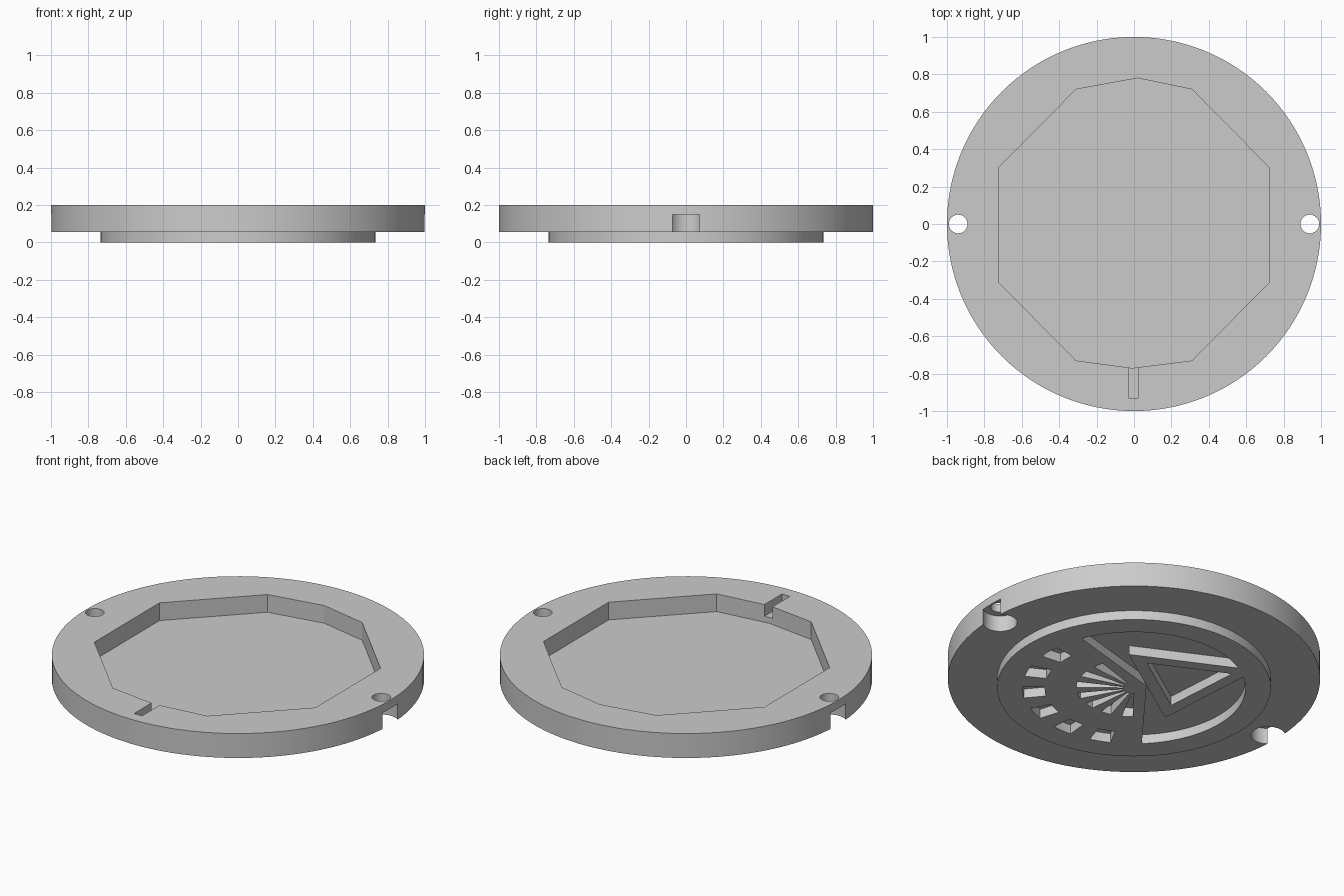
import bpy, bmesh
from math import cos, sin, pi, radians

cube = bpy.data.objects.get("Cube")
if cube:
    bpy.data.objects.remove(cube)

grey = bpy.data.materials.new("plain grey")
grey.use_nodes = True
colour = (0.6, 0.6, 0.6, 1)
grey.diffuse_color = colour
grey.node_tree.nodes["Principled BSDF"].inputs["Base Color"].default_value = colour


def prism(name, points, low, high):
    """Upright prism over a counter-clockwise outline."""
    bm = bmesh.new()
    base = bm.faces.new([bm.verts.new((x, y, low)) for x, y in points])
    top = bmesh.ops.extrude_face_region(bm, geom=[base])["geom"]
    moved = [v for v in top if isinstance(v, bmesh.types.BMVert)]
    bmesh.ops.translate(bm, verts=moved, vec=(0, 0, high - low))
    bmesh.ops.recalc_face_normals(bm, faces=bm.faces)
    mesh = bpy.data.meshes.new(name)
    bm.to_mesh(mesh)
    bm.free()
    mesh.materials.append(grey)
    obj = bpy.data.objects.new(name, mesh)
    bpy.context.collection.objects.link(obj)
    return obj


def combine(target, tool, operation="DIFFERENCE"):
    """Apply a boolean and remove the tool."""
    mod = target.modifiers.new("cut", "BOOLEAN")
    mod.operation, mod.object, mod.solver = operation, tool, "EXACT"
    bpy.context.view_layer.update()
    graph = bpy.context.evaluated_depsgraph_get()
    mesh = bpy.data.meshes.new_from_object(target.evaluated_get(graph))
    target.modifiers.clear()
    target.data = mesh
    bpy.data.objects.remove(tool)


def arc(radius, start, end, steps, cx=0, cy=0):
    angles = [start + (end - start) * i / steps for i in range(steps + 1)]
    return [(cx + radius * cos(a), cy + radius * sin(a)) for a in angles]


def circle(radius, steps, cx=0, cy=0):
    return arc(radius, 0, 2 * pi, steps, cx, cy)[:-1]


def ring_piece(inner, outer, mid, width):
    a, b = mid - width / 2, mid + width / 2
    return arc(outer, a, b, 6) + arc(inner, b, a, 6)


STEP, BOSS, TOP = 0.055, 0.735, 0.2
RECESS = 0.055

# Stepped disc
disc = prism("disc_body", circle(1, 128), STEP, TOP)
combine(disc, prism("boss", circle(BOSS, 128), 0, 0.08), "UNION")

# Faceted pocket in the top
pocket = [(0.02, 0.78), (-0.31, 0.72), (-0.725, 0.30), (-0.725, -0.31), (-0.31, -0.73),
          (-0.01, -0.77), (0.31, -0.73), (0.725, -0.31), (0.725, 0.30), (0.31, 0.72)]
combine(disc, prism("pocket", pocket, 0.095, 0.3))

# Narrow slot leading out of the pocket
slot = [(-0.03, -0.93), (0.022, -0.93), (0.022, -0.74), (-0.03, -0.74)]
combine(disc, prism("slot", slot, 0.13, 0.3))

# Side holes, wider from below so that they break through the rim
for side in (-1, 1):
    combine(disc, prism("hole", circle(0.05, 32, side * 0.94), 0.1, 0.3))
    combine(disc, prism("notch", circle(0.092, 48, side * 0.94), -0.1, 0.15))

# Underside emblem: triangular frame left standing in a recessed sector
axis = radians(124)
cx, cy = 0.276 * cos(axis), 0.276 * sin(axis)


def triangle(radius):
    return [(cx + radius * cos(axis + k * 2 * pi / 3),
             cy + radius * sin(axis + k * 2 * pi / 3)) for k in range(3)]


half = radians(102)
sector = [(0.07 * cos(axis), 0.07 * sin(axis))] + arc(0.6, axis - half, axis + half, 64)
sector_cut = prism("sector", sector, -0.1, RECESS)
combine(sector_cut, prism("frame", triangle(0.408), -0.2, 0.2))
combine(disc, sector_cut)
combine(disc, prism("triangle", triangle(0.272), -0.1, RECESS))

# Fan of rays, and a row of windows outside them
pitch, fan = radians(22.5), axis + pi
for k in range(-3, 4):
    combine(disc, prism("ray", ring_piece(0.06, 0.31, fan + k * pitch, pitch / 2), -0.1, RECESS))
for k in range(6):
    mid = fan + (k - 2.5) * pitch
    combine(disc, prism("window", ring_piece(0.48, 0.6, mid, pitch / 2), -0.1, RECESS))

# Smooth round walls, keep edges crisp
bpy.ops.object.select_all(action="DESELECT")
disc.select_set(True)
bpy.context.view_layer.objects.active = disc
bpy.ops.object.shade_smooth_by_angle(angle=radians(15))
